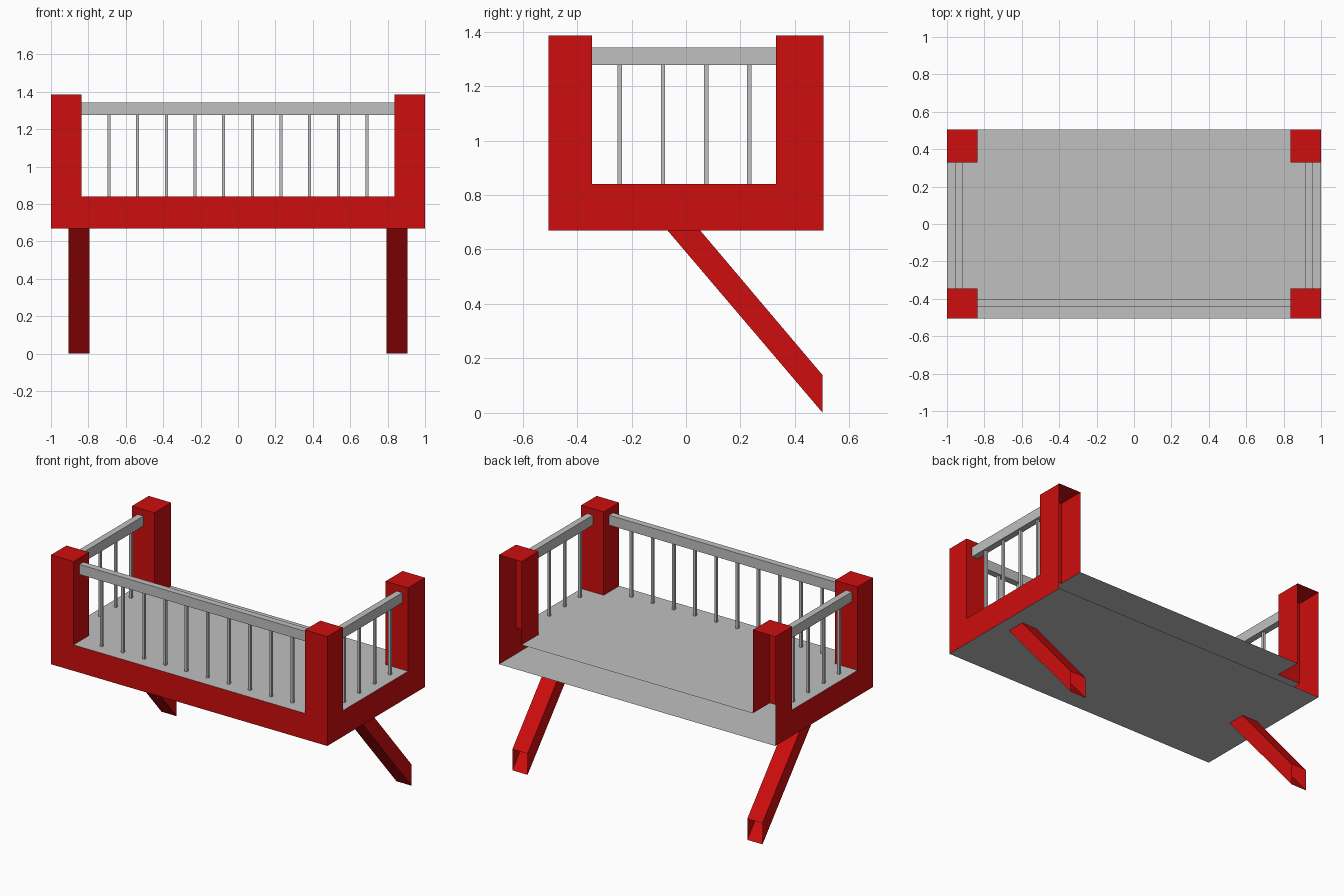
import bpy
import bmesh
from mathutils import Vector

cube = bpy.data.objects.get("Cube")
if cube:
    bpy.data.objects.remove(cube, do_unlink=True)


def make_material(name, rgb):
    mat = bpy.data.materials.new(name)
    mat.use_nodes = True
    color = (*rgb, 1.0)
    mat.diffuse_color = color
    mat.node_tree.nodes["Principled BSDF"].inputs["Base Color"].default_value = color
    return mat


RED = make_material("red paint", (0.62, 0.004, 0.004))
GREY = make_material("light grey", (0.53, 0.53, 0.53))


def finish(bm, name, *mats):
    mesh = bpy.data.meshes.new(name)
    bm.to_mesh(mesh)
    bm.free()
    for mat in mats:
        mesh.materials.append(mat)
    obj = bpy.data.objects.new(name, mesh)
    bpy.context.collection.objects.link(obj)
    return obj


def open_sides(bm, directions):
    """Delete the faces that look along any of the given directions."""
    bm.normal_update()
    gone = [f for f in bm.faces
            if any(f.normal.dot(Vector(d)) > 0.99 for d in directions)]
    bmesh.ops.delete(bm, geom=gone, context='FACES')


def box(name, low, high, *mats, opened=(), paint=None):
    """Box between two corners, with some sides left open."""
    low, high = Vector(low), Vector(high)
    bm = bmesh.new()
    bmesh.ops.create_cube(bm, size=1)
    for v in bm.verts:
        v.co = (low + high) / 2 + v.co * (high - low)
    open_sides(bm, opened)
    if paint:
        for f in bm.faces:
            f.material_index = paint(f)
    return finish(bm, name, *mats)


UP, DOWN, BACK = (0, 0, 1), (0, 0, -1), (0, 1, 0)
DEPTH = 0.505                        # half depth of the platform
BOTTOM, FLOOR, TOP = 0.67, 0.84, 1.385
POST_X = 0.837                       # inner side of the posts
FRONT_Y, BACK_Y = -0.345, 0.33       # inner sides of front and back posts
RAIL_LOW, RAIL_HIGH = 1.277, 1.342
RAIL_X, RAIL_Y = 0.937, -0.422       # rail centre lines
RAIL_HALF, BAR_HALF = 0.021, 0.008

# Platform: red skirt, grey underside, open at the wall side
box("platform_skirt", (-1, -DEPTH, BOTTOM), (1, DEPTH, FLOOR), RED, GREY,
    opened=(UP, BACK), paint=lambda f: int(f.normal.z < -0.5))

# Floor sheet, notched around the hollow back posts
half = [(1, -DEPTH), (1, BACK_Y), (POST_X, BACK_Y), (POST_X, DEPTH)]
outline = half + [(-x, y) for x, y in reversed(half)]
bm = bmesh.new()
bm.faces.new([bm.verts.new((x, y, FLOOR)) for x, y in outline])
finish(bm, "floor", GREY)

# Leg profile in the side plane
leg_profile = [(-0.068, BOTTOM), (0.052, BOTTOM), (0.502, 0.138), (0.502, 0)]

for side, word in ((1, "left"), (-1, "right")):
    x0, x1 = sorted((side * POST_X, side))
    # Corner posts, the back ones open toward the wall
    box("front_post_" + word, (x0, -DEPTH, FLOOR), (x1, FRONT_Y, TOP), RED,
        opened=(DOWN,))
    box("back_post_" + word, (x0, BACK_Y, FLOOR), (x1, DEPTH, TOP), RED,
        opened=(DOWN, BACK))

    # Side rail and its bars
    cx = side * RAIL_X
    box("side_rail_" + word, (cx - RAIL_HALF, FRONT_Y, RAIL_LOW),
        (cx + RAIL_HALF, BACK_Y, RAIL_HIGH), GREY)
    for i in range(4):
        y = -0.243 + i * 0.1585
        box(f"side_bar_{word}_{i + 1}", (cx - BAR_HALF, y - BAR_HALF, FLOOR),
            (cx + BAR_HALF, y + BAR_HALF, RAIL_LOW), GREY)

    # Slanted support leg, a hollow tube with open ends
    bm = bmesh.new()
    face = bm.faces.new([bm.verts.new((side * 0.85 - 0.055, y, z))
                         for y, z in leg_profile])
    new = bmesh.ops.extrude_face_region(bm, geom=[face])["geom"]
    bmesh.ops.translate(bm, vec=(0.11, 0, 0),
                        verts=[g for g in new if isinstance(g, bmesh.types.BMVert)])
    if len(bm.faces) == 5:
        bmesh.ops.holes_fill(bm, edges=bm.edges)
    bmesh.ops.recalc_face_normals(bm, faces=bm.faces)
    open_sides(bm, (UP, BACK))
    finish(bm, "support_leg_" + word, RED)

# Front rail and its bars
box("front_rail", (-POST_X, RAIL_Y - RAIL_HALF, RAIL_LOW),
    (POST_X, RAIL_Y + RAIL_HALF, RAIL_HIGH), GREY)
for i in range(10):
    x = -0.69 + i * 0.1533
    box(f"front_bar_{i + 1}", (x - BAR_HALF, RAIL_Y - BAR_HALF, FLOOR),
        (x + BAR_HALF, RAIL_Y + BAR_HALF, RAIL_LOW), GREY)
